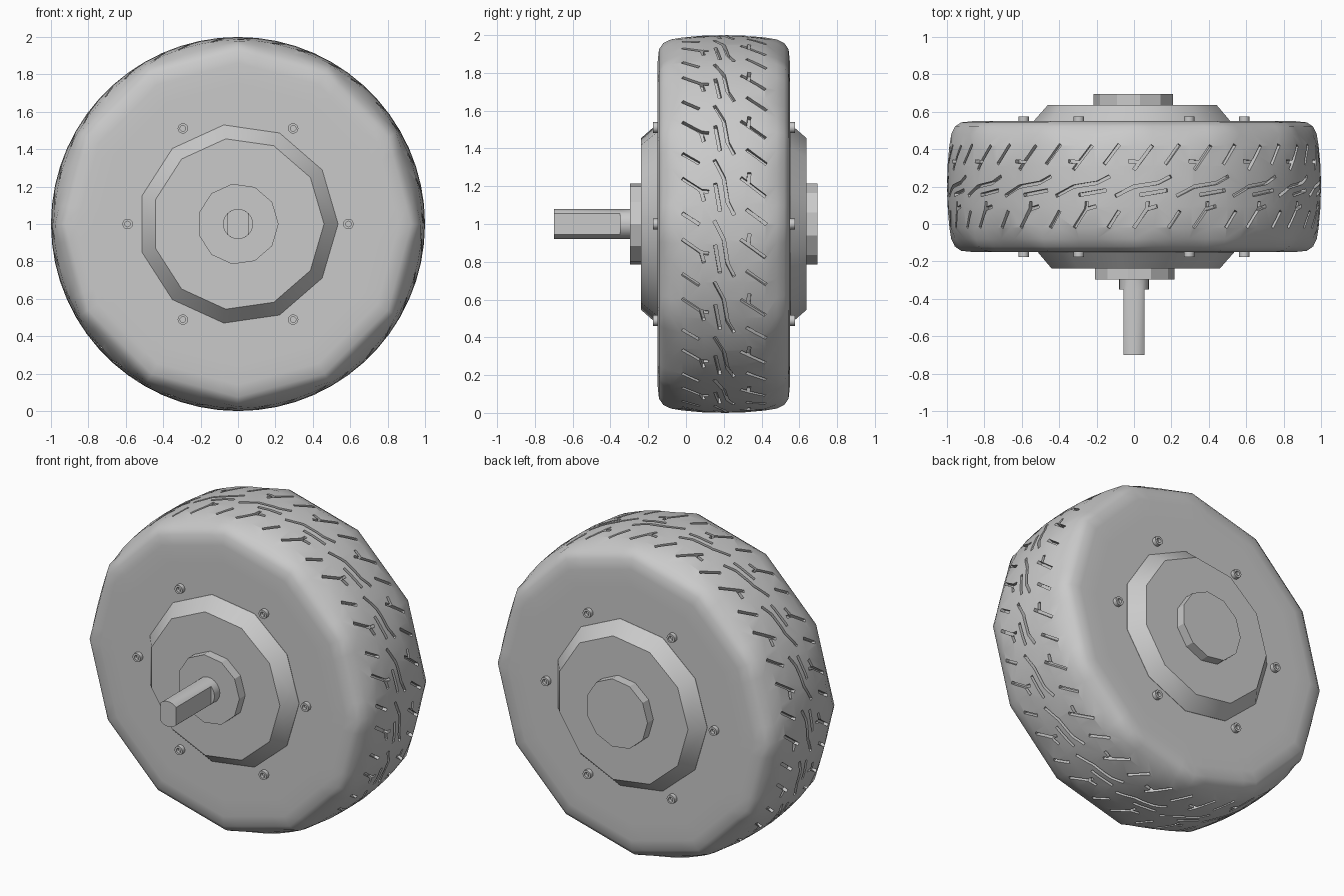
import bpy, bmesh, math

if "Cube" in bpy.data.objects:
    bpy.data.objects.remove(bpy.data.objects["Cube"])

grey = bpy.data.materials.new("light_grey")
grey.diffuse_color = (0.59, 0.59, 0.59, 1)
grey.use_nodes = True
grey.node_tree.nodes["Principled BSDF"].inputs["Base Color"].default_value = grey.diffuse_color
AXLE_Z = 1.0
MID_Y = 0.2          # middle plane of the tyre


def finish(name, bm, angle=30):
    bm.normal_update()
    bmesh.ops.recalc_face_normals(bm, faces=bm.faces)
    if bm.calc_volume(signed=True) < 0:
        bmesh.ops.reverse_faces(bm, faces=bm.faces)
    return add_object(name, bm, angle)


def add_object(name, bm, angle=30):
    me = bpy.data.meshes.new(name)
    bm.to_mesh(me)
    bm.free()
    me.materials.append(grey)
    ob = bpy.data.objects.new(name, me)
    bpy.context.collection.objects.link(ob)
    smooth(ob, angle)
    return ob


def smooth(ob, angle):
    bpy.ops.object.select_all(action='DESELECT')
    ob.select_set(True)
    bpy.context.view_layer.objects.active = ob
    bpy.ops.object.shade_smooth_by_angle(angle=math.radians(angle))


def revolve(name, profile, sides, cx=0.0, cz=AXLE_Z, phase=0.0, angle=30, shape=None):
    """Spin (y, radius) rings about the axle direction and cap both ends."""
    bm = bmesh.new()
    rings = []
    for k, (y, r) in enumerate(profile):
        ring = []
        for i in range(sides):
            a = phase + 2 * math.pi * i / sides
            x, z = r * math.cos(a), r * math.sin(a)
            if shape:
                x, z = shape(k, a, x, z)
            ring.append(bm.verts.new((cx + x, y, cz + z)))
        rings.append(ring)
    for p, q in zip(rings, rings[1:]):
        for i in range(sides):
            j = (i + 1) % sides
            bm.faces.new((p[i], p[j], q[j], q[i]))
    bm.faces.new(rings[0][::-1])
    bm.faces.new(rings[-1])
    return finish(name, bm, angle)


# Tyre: round crown that turns into twelve-sided shoulders (offset, radius, squareness)
half = [(0.35, 0.50, 1), (0.35, 0.75, 1), (0.35, 0.86, 1), (0.343, 0.925, 1), (0.32, 0.958, 1),
        (0.28, 0.977, 0.75), (0.22, 0.987, 0.1), (0.11, 0.997, 0)]
full = [(-t, r, p) for t, r, p in half] + [(0, 1.0, 0)] + half[::-1]


def twelve_sided(k, a, x, z):
    step = math.pi / 6
    flat = math.cos(step / 2) / math.cos(a % step - step / 2)
    s = 1 + full[k][2] * (flat - 1)
    return x * s, z * s


tyre = revolve("tyre", [(MID_Y + t, r) for t, r, p in full], 60, angle=40, shape=twelve_sided)

# Tread grooves: strokes in (arc, offset) repeated round the tyre
REPEATS = 19
mains = [
    [(0.00, 0.09), (0.03, 0.13), (0.10, 0.22)],
    [(0.17, 0.12), (0.25, 0.225)],
    [(0.00, -0.22), (0.07, -0.12), (0.075, -0.08)],
    [(0.19, -0.22), (0.25, -0.13)],
    [(-0.10, -0.05), (0.0, 0.0), (0.13, 0.02), (0.20, 0.055)],
    [(0.03, -0.045), (0.18, -0.02)],
]
branches = [[(0.03, 0.13), (-0.03, 0.135)], [(0.07, -0.12), (0.125, -0.105)]]


def outline(path, w=0.009):
    left, right = [], []
    for i, (s, t) in enumerate(path):
        a, b = path[max(i - 1, 0)], path[min(i + 1, len(path) - 1)]
        d = math.hypot(b[0] - a[0], b[1] - a[1])
        nx, ny = -(b[1] - a[1]) / d * w, (b[0] - a[0]) / d * w
        left.append((s + nx, t + ny))
        right.append((s - nx, t - ny))
    return left, right


def groove_cutter(name, strokes):
    bm = bmesh.new()
    for n in range(REPEATS):
        for path in strokes:
            rows = []
            for line in outline(path):
                for deep in (True, False):
                    row = []
                    for s, t in line:
                        a = math.pi / 2 - s - 2 * math.pi * n / REPEATS
                        r = 0.97 - 0.3 * t * t if deep else 1.04
                        row.append(bm.verts.new((r * math.cos(a), MID_Y + t, AXLE_Z + r * math.sin(a))))
                    rows.append(row)
            loop = [rows[0], rows[1], rows[3], rows[2]]
            for i in range(len(path) - 1):
                for k in range(4):
                    p, q = loop[k], loop[(k + 1) % 4]
                    bm.faces.new((p[i], q[i], q[i + 1], p[i + 1]))
            bm.faces.new([row[0] for row in reversed(loop)])
            bm.faces.new([row[-1] for row in loop])
    # every stroke is wound the same way, so one test orients them all
    bm.normal_update()
    if bm.calc_volume(signed=True) < 0:
        bmesh.ops.reverse_faces(bm, faces=bm.faces)
    ob = add_object(name, bm)
    ob.hide_render = True
    return ob


def area(ob):
    return sum(p.area for p in ob.data.polygons)


# Cut the grooves, keeping the uncut tyre if a solver gives a broken shell
for name, strokes in (("groove_cutter", mains), ("groove_branch_cutter", branches)):
    cutter = groove_cutter(name, strokes)
    for solver in ('EXACT', 'MANIFOLD'):
        bpy.ops.object.select_all(action='DESELECT')
        tyre.select_set(True)
        bpy.context.view_layer.objects.active = tyre
        backup = tyre.data.copy()
        before = area(tyre)
        mod = tyre.modifiers.new(name, 'BOOLEAN')
        mod.operation, mod.solver, mod.object = 'DIFFERENCE', solver, cutter
        bpy.ops.object.modifier_apply(modifier=mod.name)
        if 0.97 * before < area(tyre) < 1.3 * before:
            break
        tyre.data = backup
    bpy.data.objects.remove(cutter)
smooth(tyre, 40)

# Hub covers, end discs and bolts on both sides
for label, sign, phase in (("front", -1, 0.0), ("back", 1, math.pi)):
    def y(d):
        return MID_Y + sign * d
    revolve(label + "_hub_cover", [(y(0.34), 0.535), (y(0.352), 0.535), (y(0.437), 0.46)], 11, phase=phase)
    revolve(label + "_hub_disc", [(y(0.43), 0.217), (y(0.496), 0.217)], 11, phase=phase)
    for i in range(6):
        a = i * math.pi / 3
        revolve(f"{label}_bolt_{i + 1}",
                [(y(0.34), 0.028), (y(0.376), 0.028), (y(0.376), 0.015), (y(0.356), 0.015)],
                12, 0.59 * math.cos(a), AXLE_Z + 0.59 * math.sin(a), angle=40)

# Axle shaft: round collar, then two flats cut on the sides


def flats(k, a, x, z):
    return (max(-0.055, min(0.055, x)), z) if k > 1 else (x, z)


revolve("axle_shaft", [(-0.28, 0.08), (-0.35, 0.08), (-0.35, 0.08), (-0.70, 0.08)], 24, shape=flats)
